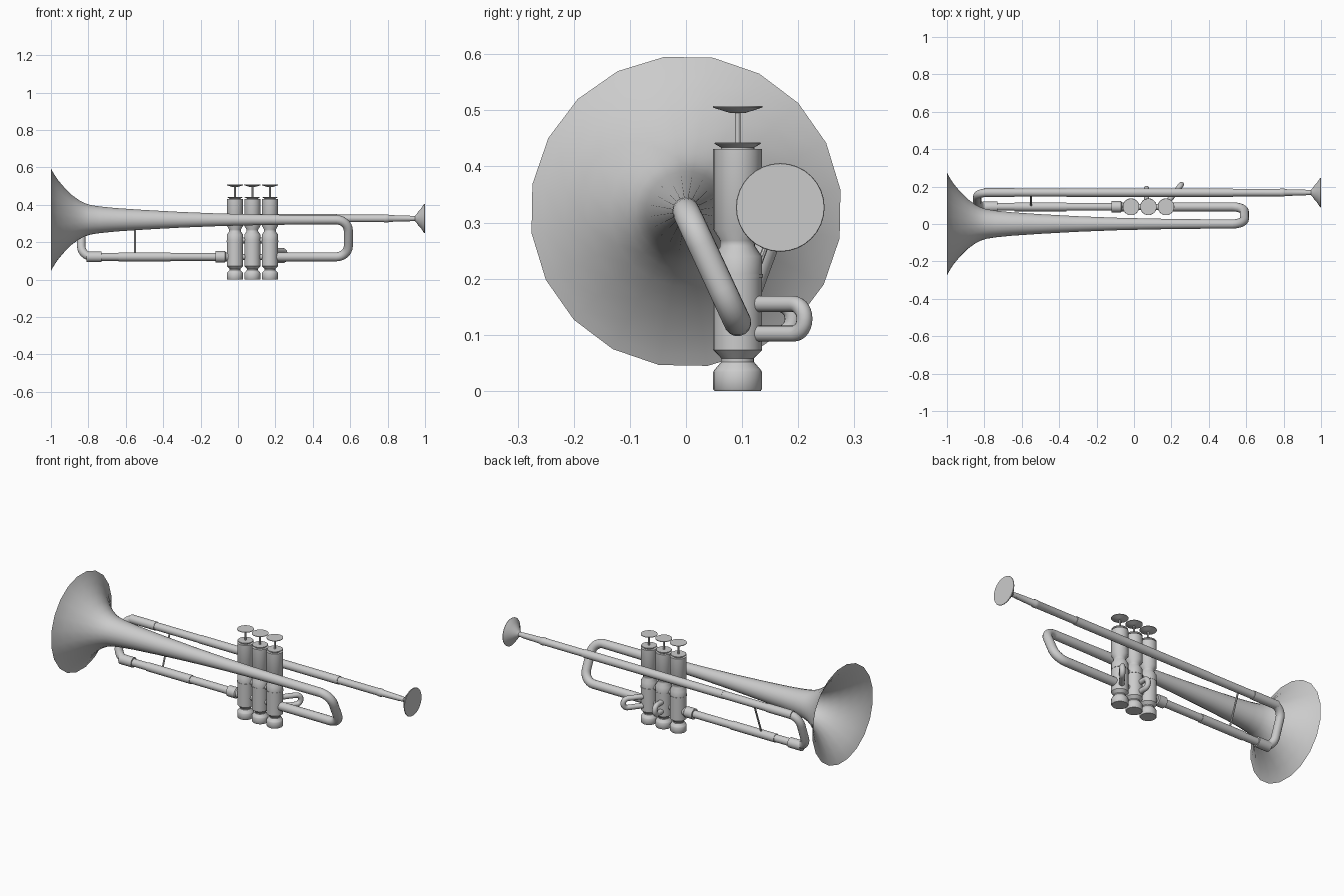
import bpy, bmesh, math
from mathutils import Vector

if "Cube" in bpy.data.objects:
    bpy.data.objects.remove(bpy.data.objects["Cube"])


def finish(name, bm, angle=40):
    bmesh.ops.recalc_face_normals(bm, faces=bm.faces)
    me = bpy.data.meshes.new(name)
    bm.to_mesh(me)
    bm.free()
    ob = bpy.data.objects.new(name, me)
    bpy.context.collection.objects.link(ob)
    bpy.ops.object.select_all(action='DESELECT')
    ob.select_set(True)
    bpy.context.view_layer.objects.active = ob
    bpy.ops.object.shade_smooth_by_angle(angle=math.radians(angle))
    return ob


def skin(bm, rings, cap=True):
    n = len(rings[0])
    for a, b in zip(rings, rings[1:]):
        for i in range(n):
            j = (i + 1) % n
            bm.faces.new((a[i], a[j], b[j], b[i]))
    if cap:
        bm.faces.new(rings[0])
        bm.faces.new(rings[-1])


def lathe(name, prof, origin, axis='Z', n=20, cap=True, turn=0.0):
    """Revolve (position, radius) pairs along X or Z through origin."""
    bm = bmesh.new()
    rings = []
    for t, r in prof:
        ring = []
        for i in range(n):
            a = turn + 2 * math.pi * i / n
            u, v = r * math.cos(a), r * math.sin(a)
            p = Vector((t, u, v)) if axis == 'X' else Vector((u, v, t))
            ring.append(bm.verts.new(p + Vector(origin)))
        rings.append(ring)
    skin(bm, rings, cap)
    return finish(name, bm)


def rounded(pts, rad, steps=7):
    """Replace the inner corners of a polyline with arcs."""
    pts = [Vector(p) for p in pts]
    out = [pts[0]]
    for a, b, c in zip(pts, pts[1:], pts[2:]):
        d1, d2 = (a - b).normalized(), (c - b).normalized()
        half = d1.angle(d2) / 2
        cut = rad / math.tan(half)
        centre = b + (d1 + d2).normalized() * rad / math.sin(half)
        s = (b + d1 * cut - centre).normalized()
        e = (b + d2 * cut - centre).normalized()
        out += [centre + s.slerp(e, k / steps) * rad for k in range(steps + 1)]
    return out + [pts[-1]]


def tube(name, pts, r, n=16):
    bm = bmesh.new()
    rings, side = [], None
    for i, p in enumerate(pts):
        d = (pts[min(i + 1, len(pts) - 1)] - pts[max(i - 1, 0)]).normalized()
        side = d.orthogonal() if side is None else side - d * side.dot(d)
        side.normalize()
        up = d.cross(side)
        rings.append([bm.verts.new(p + r * (side * math.cos(2 * math.pi * k / n)
                      + up * math.sin(2 * math.pi * k / n))) for k in range(n)])
    skin(bm, rings)
    return finish(name, bm)


VY, LOW = 0.092, 0.122            # valve row y, lower tube height
LY, LZ = 0.168, 0.327             # leadpipe line
BZ = 0.32                         # bell axis height

# bell: open flare tapering into the main tube
lathe("bell", [(-1, .278), (-.99, .258), (-.965, .218), (-.93, .176), (-.89, .135),
               (-.85, .106), (-.82, .090), (-.79, .080), (-.74, .072), (-.65, .063),
               (-.5, .053), (-.3, .042), (-.1, .034), (.1, .029), (.3, .026),
               (.53, .0245)], (0, 0, BZ), 'X', 20, False, math.radians(8))

# bell crook into the third valve
tube("bell_crook", rounded([(.5, 0, BZ), (.59, 0, BZ), (.59, VY, LOW), (.17, VY, LOW)], .065),
     .0245)

# leadpipe, with stepped sleeves
lathe("leadpipe", [(-.80, .024), (-.64, .024), (-.64, .0215), (-.36, .0215), (-.36, .023),
                   (.53, .023), (.53, .020), (.78, .020), (.785, .022), (.80, .022),
                   (.81, .018), (.92, .015)], (0, LY, LZ), 'X', 16)

# mouthpiece
lathe("mouthpiece", [(.80, .016), (.90, .015), (.945, .013), (.955, .024), (.965, .038),
                     (.98, .055), (.993, .075), (.997, .079), (1, .078)],
      (0, LY, LZ), 'X', 32)

# tuning crook at the bell end, with lower slide and collars
tube("tuning_crook", rounded([(-.74, LY, LZ), (-.838, LY, LZ), (-.838, VY, LOW),
                              (-.74, VY, LOW)], .06), .0225)
lathe("lower_slide", [(-.81, .023), (-.81, .028), (-.73, .028), (-.73, .021), (-.64, .021),
                      (-.64, .024), (-.36, .024), (-.36, .021), (-.12, .021), (-.12, .030),
                      (-.07, .030), (-.065, .024), (-.03, .024)], (0, VY, LOW), 'X', 16)

# brace between the two slide tubes
low, high = Vector((-.55, VY, LOW)), Vector((-.55, LY, LZ))
tube("slide_brace", [low.lerp(high, t) for t in (0, .5, 1)], .005, 8)

# three valves with finger buttons
VX = (-.016, .077, .171)
for i, x in enumerate(VX, 1):
    lathe(f"valve_{i}", [(0, .041), (.003, .0435), (.034, .0435), (.038, .041), (.052, .029),
                         (.058, .029), (.073, .0435), (.202, .0435), (.202, .045),
                         (.208, .045), (.208, .0435), (.24, .0435), (.258, .031),
                         (.268, .031), (.288, .0435), (.431, .0435), (.431, .030),
                         (.434, .030), (.441, .042), (.443, .040)], (x, VY, 0), 'Z', 24)
    lathe(f"valve_stem_{i}", [(.44, .005), (.50, .005)], (x, VY, 0), 'Z', 10)
    lathe(f"finger_button_{i}", [(.495, .012), (.498, .022), (.505, .044), (.508, .044)],
          (x, VY, 0), 'Z', 24)

# short tubes linking neighbouring valves
for i, (a, b) in enumerate(zip(VX, VX[1:]), 1):
    for k, z in enumerate((.122, .21)):
        lathe(f"valve_link_{i}_{k}", [(a, .016), (b, .016)], (0, VY, z), 'X', 12)


# valve slides: upright U loops on the player's side
def valve_slide(name, root, tip, z0, z1, r):
    pts = [(*root, z0), (*tip, z0), (*tip, z1), (*root, z1)]
    tube(name, rounded(pts, (z1 - z0) * .48), r, 12)


valve_slide("third_valve_slide", (.175, .11), (.253, .211), .102, .155, .0145)
valve_slide("second_valve_slide", (.067, .11), (.067, .190), .102, .155, .0145)
